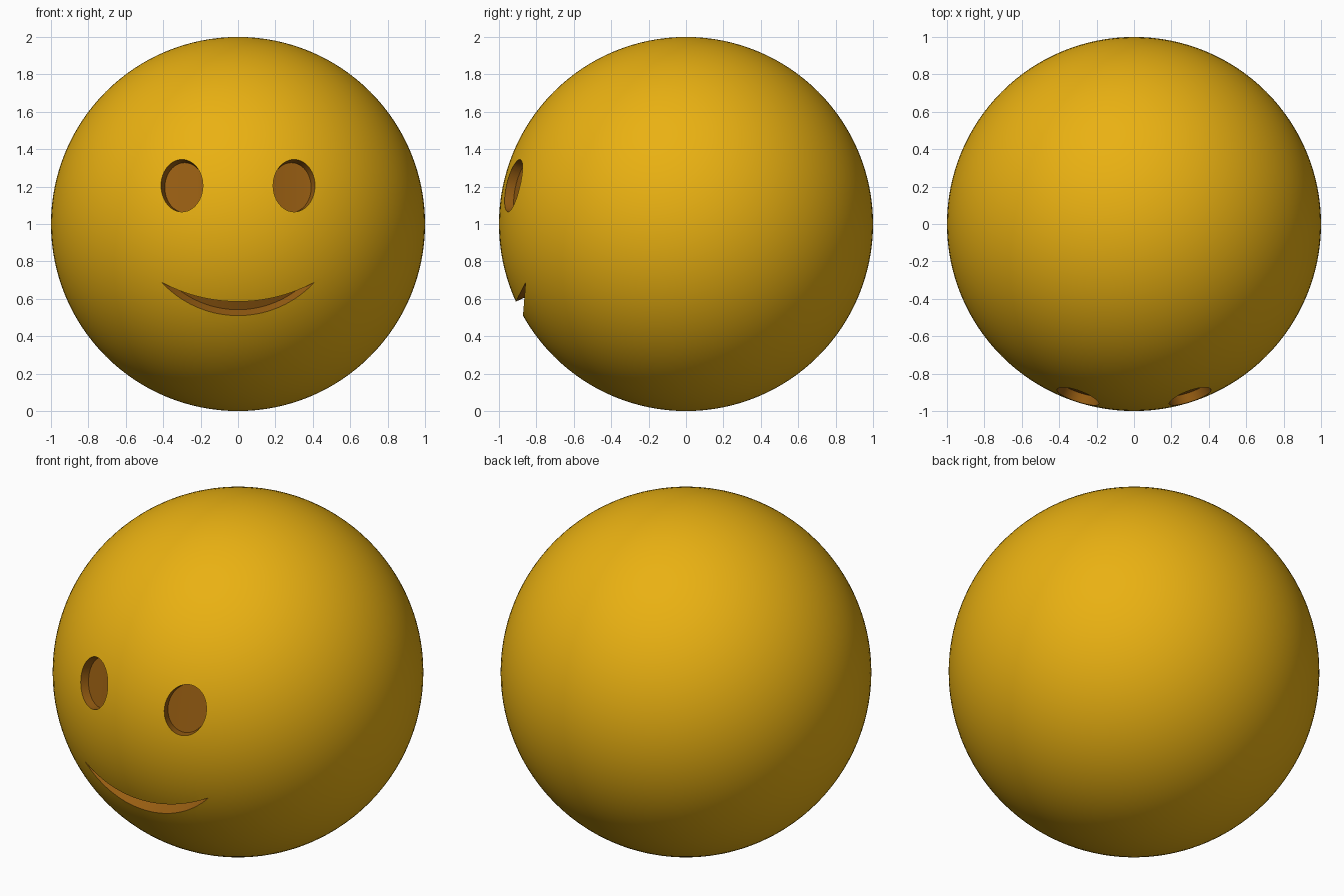
import bpy, bmesh, math
from mathutils import Vector

if "Cube" in bpy.data.objects:
    bpy.data.objects.remove(bpy.data.objects["Cube"])

CENTRE = Vector((0, 0, 1))


def material(name, rgb):
    m = bpy.data.materials.new(name)
    m.diffuse_color = (*rgb, 1)
    m.use_nodes = True
    m.node_tree.nodes["Principled BSDF"].inputs["Base Color"].default_value = m.diffuse_color
    return m


yellow = material("yellow", (0.82, 0.44, 0.006))
brown = material("brown", (0.31, 0.11, 0.006))


def radial_cutter(name, upper, lower, depth):
    """Plug between two front-view (x, z) edges, pointing at the ball centre."""
    bm = bmesh.new()

    def row(points, r):
        out = []
        for x, z in points:
            h = z - 1
            d = Vector((x, -math.sqrt(1 - x * x - h * h), h))
            out.append(bm.verts.new(CENTRE + d * r))
        return out

    rows = [row(upper, 1.1), row(lower, 1.1), row(lower, 1 - depth), row(upper, 1 - depth)]
    for a, b in zip(rows, rows[1:] + rows[:1]):
        for i in range(len(upper) - 1):
            bm.faces.new((a[i], a[i + 1], b[i + 1], b[i]))
    bmesh.ops.remove_doubles(bm, verts=bm.verts, dist=1e-5)
    bmesh.ops.recalc_face_normals(bm, faces=bm.faces)
    for f in bm.faces:
        f.material_index = 1
    mesh = bpy.data.meshes.new(name)
    bm.to_mesh(mesh)
    bm.free()
    for m in (yellow, brown):
        mesh.materials.append(m)
    obj = bpy.data.objects.new(name, mesh)
    bpy.context.collection.objects.link(obj)
    obj.hide_render = True
    return obj


# Ball head
bpy.ops.mesh.primitive_uv_sphere_add(segments=128, ring_count=64, radius=1, location=CENTRE)
head = bpy.context.object
head.name = "ball_head"
for m in (yellow, brown):
    head.data.materials.append(m)

# Oval eye recesses
cutters = []
N = 24
for side, label in ((-1, "left"), (1, "right")):
    angles = [math.pi * i / N for i in range(N + 1)]
    top = [(side * 0.3 + 0.112 * math.cos(a), 1.205 + 0.14 * math.sin(a)) for a in angles]
    bottom = [(x, 2.41 - z) for x, z in top]
    cutters.append(radial_cutter(label + "_eye_cutter", top, bottom, 0.05))


# Crescent mouth groove
def arc(z_mid, z_end=0.688, half=0.408):
    sag = z_end - z_mid
    r = (half * half + sag * sag) / (2 * sag)
    xs = [half * math.sin(math.pi * (i / 40 - 0.5)) for i in range(41)]
    return [(x, z_mid + r - math.sqrt(r * r - x * x)) for x in xs]


cutters.append(radial_cutter("mouth_cutter", arc(0.585), arc(0.51), 0.065))

# Carve the features
bpy.context.view_layer.objects.active = head
for c in cutters:
    mod = head.modifiers.new("carve", 'BOOLEAN')
    mod.operation = 'DIFFERENCE'
    mod.solver = 'EXACT'
    mod.object = c
    bpy.ops.object.modifier_apply(modifier=mod.name)
for c in cutters:
    bpy.data.objects.remove(c)

bpy.ops.object.select_all(action='DESELECT')
head.select_set(True)
bpy.ops.object.shade_smooth_by_angle(angle=math.radians(35))
